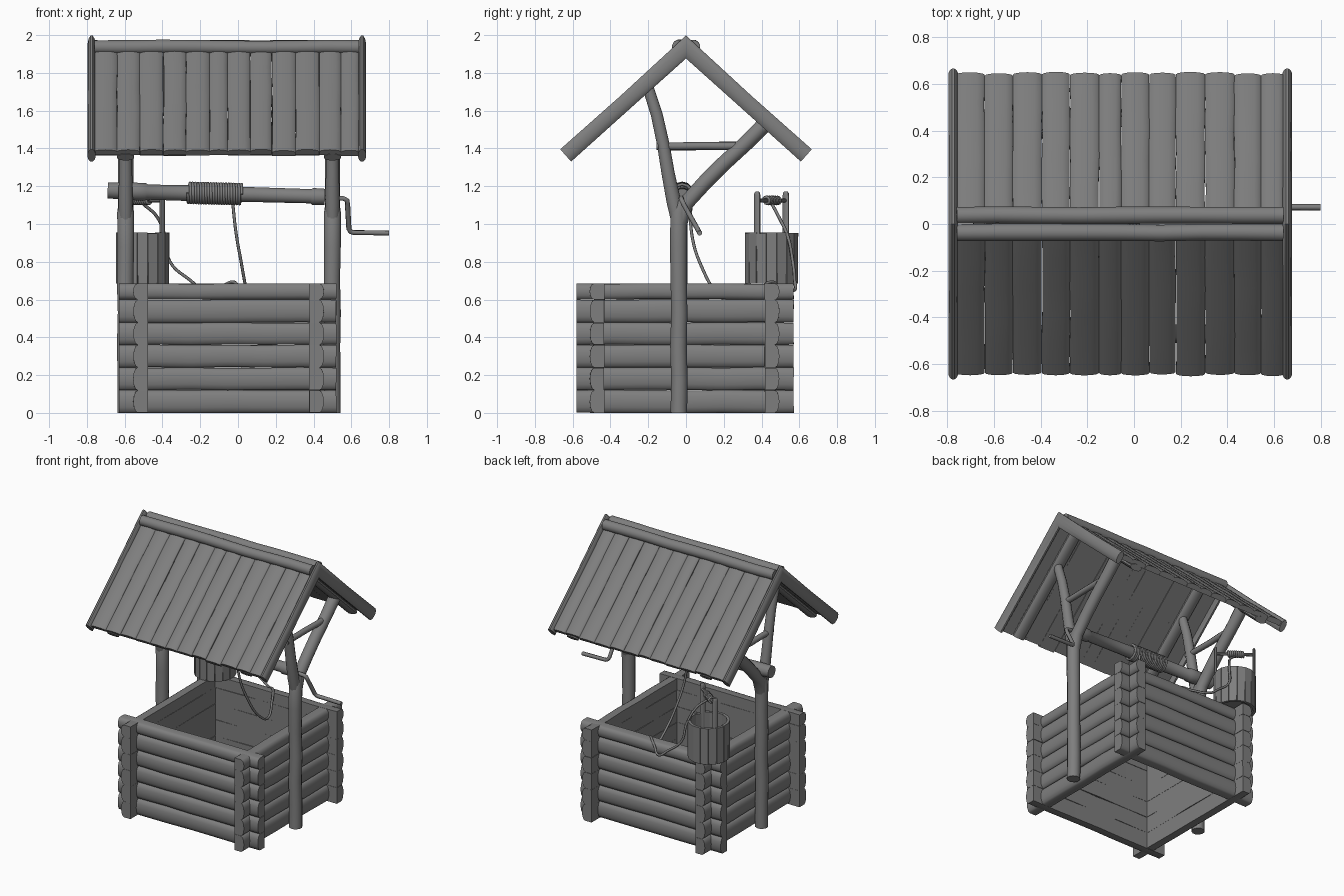
import bpy, bmesh, math, random
from mathutils import Vector as V

if "Cube" in bpy.data.objects:
    bpy.data.objects.remove(bpy.data.objects["Cube"])

random.seed(4)
X, Z = V((1, 0, 0)), V((0, 0, 1))

# Dark weathered grey for every part
GREY = bpy.data.materials.new("weathered_wood")
GREY.diffuse_color = (.21, .21, .21, 1)
GREY.use_nodes = True
GREY.node_tree.nodes["Principled BSDF"].inputs["Base Color"].default_value = GREY.diffuse_color


def sweep(name, pts, prof, u, scales=None):
    """Sweep a closed (u, v) profile along pts; v is path tangent x u."""
    pts = [V(p) for p in pts]
    bm = bmesh.new()
    rings = []
    for i, p in enumerate(pts):
        a, b = pts[max(i - 1, 0)], pts[min(i + 1, len(pts) - 1)]
        t = ((p - a).normalized() + (b - p).normalized()).normalized()
        uu = (u - t * u.dot(t)).normalized()
        v = t.cross(uu)
        s = scales[i] if scales else 1
        su, sv = s if isinstance(s, tuple) else (s, s)
        rings.append([bm.verts.new(p + uu * c[0] * su + v * c[1] * sv) for c in prof])
    n = len(prof)
    for r, q in zip(rings, rings[1:]):
        for i in range(n):
            bm.faces.new((r[i], r[(i + 1) % n], q[(i + 1) % n], q[i]))
    bm.faces.new(rings[0])
    bm.faces.new(rings[-1])
    bmesh.ops.recalc_face_normals(bm, faces=bm.faces)
    me = bpy.data.meshes.new(name)
    bm.to_mesh(me)
    bm.free()
    me.materials.append(GREY)
    ob = bpy.data.objects.new(name, me)
    bpy.context.collection.objects.link(ob)
    return ob


def ring(a, b=None, n=12):
    b = b or a
    return [(a * math.cos(math.tau * (i + .5) / n), b * math.sin(math.tau * (i + .5) / n)) for i in range(n)]


def dome(low, edge, top, half, n=6):
    """Flat-backed profile with a bulged outer side."""
    arc = [(edge + (top - edge) * math.sin(math.pi * i / n), -half * math.cos(math.pi * i / n)) for i in range(n + 1)]
    return [(low, -half)] + arc + [(low, half)]


def rough(p, q, n=6, pos=.003, size=.04):
    """Straight path with small hand-hewn irregularities."""
    p, q = V(p), V(q)
    pts = [p.lerp(q, i / n) for i in range(n + 1)]
    for k in pts[1:-1]:
        k += V([random.uniform(-pos, pos) for _ in range(3)])
    return pts, [random.uniform(1 - size, 1 + size * .5) for _ in pts]


def rope(name, pts, r, smooth=True):
    cu = bpy.data.curves.new(name, 'CURVE')
    cu.dimensions = '3D'
    cu.bevel_depth, cu.bevel_resolution, cu.use_fill_caps = r, 1, True
    cu.resolution_u = 6
    cu.materials.append(GREY)
    sp = cu.splines.new('BEZIER' if smooth else 'POLY')
    arr = sp.bezier_points if smooth else sp.points
    arr.add(len(pts) - 1)
    for k, p in zip(arr, pts):
        if smooth:
            k.co = p
            k.handle_left_type = k.handle_right_type = 'AUTO'
        else:
            k.co = (*p, 1)
    ob = bpy.data.objects.new(name, cu)
    bpy.context.collection.objects.link(ob)
    return ob


def coil(name, p, q, r, turns, wire):
    p, q = V(p), V(q)
    ax = (q - p).normalized()
    a = ax.cross(Z).normalized()
    b = ax.cross(a)
    n = turns * 12
    rope(name, [p.lerp(q, i / n) + a * r * math.cos(math.tau * i / 12) + b * r * math.sin(math.tau * i / 12)
                for i in range(n + 1)], wire, False)


# Well walls: six courses of crossing logs
levels = [0, .12, .24, .36, .478, .6, .685]
for lo, hi in zip(levels, levels[1:]):
    prof = dome(-.035, .019, .043, (hi - lo) / 2)
    z = (lo + hi) / 2
    for s, y in ((-1, -.467), (1, .452)):
        pts, sc = rough((-.63, y, z), (.52, y, z), 6, .002, .03)
        sweep("wall_log_front" if s < 0 else "wall_log_back", pts, prof, V((0, s, 0)), sc)
    for s, x in ((-1, -.512), (1, .412)):
        pts, sc = rough((x, -.58, z), (x, .57, z), 6, .002, .03)
        sweep("wall_log_left" if s < 0 else "wall_log_right", pts, prof, V((s, 0, 0)), sc)

# Forked posts with cross braces
for side, x in (("left", -.595), ("right", .5)):
    pts, sc = rough((x, -.038, 0), (x, -.038, 1.06), 6, .003)
    sweep(side + "_post", pts + [V((x, -.02, 1.12))], ring(.046), X, sc + [.8])
    sweep(side + "_fork_front", [(x, -.04, 1.0), (x, -.065, 1.12), (x, -.095, 1.27), (x, -.12, 1.42),
          (x, -.155, 1.58), (x, -.2, 1.72)], ring(.036), X, [1, 1.1, 1, .95, .9, .85])
    sweep(side + "_fork_back", [(x, -.035, 1.0), (x, 0, 1.11), (x, .1, 1.22), (x, .2, 1.32),
          (x, .32, 1.43), (x, .43, 1.54)], ring(.042), X, [1, 1, 1.0, 1, 1, 1.05])
    pts, sc = rough((x, -.155, 1.412), (x, .33, 1.415), 4)
    sweep(side + "_brace", pts, ring(.021, n=10), X, sc)
    # Rafter carrying the planks, tucked behind the gable beam outline
    pts = [(x, -.617, 1.353), (x, -.3, 1.638), (x, 0, 1.907), (x, .3, 1.638), (x, .617, 1.353)]
    sweep(side + "_rafter", pts, ring(.047, .023), X, [1, .97, (1, 1.36), .97, 1])

# Gable beams, mitred at the peak
for side, x in (("left", -.775), ("right", .657)):
    pts = [(x, -.637, 1.363), (x, -.32, 1.646), (x, 0, 1.937), (x, .32, 1.646), (x, .637, 1.363)]
    sweep(side + "_gable_beam", pts, ring(.022, .045), X, [1, .97, (1, 1.4), .97, 1])

# Roof planks and ridge logs
edges = [-.765, -.64, -.52, -.395, -.275, -.15, -.055, .065, .18, .305, .43, .545, .645]
for s, side in ((-1, "front"), (1, "back")):
    normal = V((0, s * .668, .744))
    for a, b in zip(edges, edges[1:]):
        x = (a + b) / 2
        end = .632 + random.uniform(-.004, .004)
        pts, sc = rough((x, s * .012, 1.926), (x, s * end, 1.939 - end * .895), 5, .002, .025)
        sweep("roof_plank_" + side, pts, dome(-.013, .011, .026, (b - a) / 2), normal, sc)
    pts, sc = rough((-.76, s * .037, 1.937), (.64, s * .037, 1.937), 8)
    sweep("ridge_log_" + side, pts, ring(.038), Z, sc)

# Windlass axle with wound rope and crank
sweep("axle", [(-.69, -.02, 1.178), (-.63, -.02, 1.176), (-.54, -.02, 1.172), (-.49, -.02, 1.17), (-.48, -.02, 1.169),
      (-.2, -.02, 1.162), (.1, -.02, 1.155), (.385, -.02, 1.147), (.395, -.02, 1.146), (.46, -.02, 1.144)],
      ring(.046), Z, [.95, 1, 1.05, 1.05, .9, .95, .88, .85, 1, .95])
coil("wound_rope", (-.265, -.02, 1.165), (.02, -.02, 1.158), .052, 21, .0085)
rope("crank", [(.44, -.025, 1.14), (.56, -.025, 1.135), (.577, -.022, 1.125), (.58, -.01, 1.1), (.587, .06, .975),
     (.595, .068, .96), (.61, .072, .955), (.8, .072, .952)], .014, False)

# Bucket: ring of staves, floor, two handle posts
C = V((-.505, .453, 0))
N = 16
for i in range(N):
    a = math.tau * i / N
    d = V((math.cos(a), math.sin(a), 0))
    p = C + d * .131
    w = .131 * math.tan(math.pi / N)
    sweep("bucket_stave", [p + Z * .686, p + Z * (.952 + random.uniform(-.004, .004))],
          [(-.01, -w), (.01, -w), (.01, w), (-.01, w)], d, [.98, 1.03])
sweep("bucket_floor", [C + Z * .7, C + Z * .72], ring(.127, n=N), X)
d = V((.81, -.59, 0))
for s in (-1, 1):
    p = C + d * .129 * s
    sweep("bucket_handle_post", [p + Z * .75, p + Z * 1.15, p + Z * 1.165, p + Z * 1.172],
          ring(.011, .02, 8), d, [1, 1, .85, .5])
h = C + Z * 1.125
sweep("bucket_handle_bar", [h - d * .132, h + d * .132], ring(.011, n=8), Z)
coil("handle_rope", h - d * .06, h + d * .05, .018, 8, .008)

# Slack rope from windlass, over the back wall, up to the bucket handle
rope("slack_rope", [(-.03, .025, 1.13), (-.01, .03, .95), (.02, .08, .78), (.045, .18, .62), (.04, .3, .56),
     (.01, .385, .64), (-.02, .44, .692), (-.09, .5, .67), (-.18, .575, .65), (-.25, .575, .7),
     (-.36, .565, .8), (-.385, .54, .93), (-.43, .49, 1.04), (-.5, .455, 1.105)], .0085)

# Smooth rounded parts, keep cut edges sharp
meshes = [o for o in bpy.context.scene.objects if o.type == 'MESH']
bpy.ops.object.select_all(action='DESELECT')
for o in meshes:
    o.select_set(True)
bpy.context.view_layer.objects.active = meshes[0]
bpy.ops.object.shade_smooth_by_angle(angle=math.radians(38))
